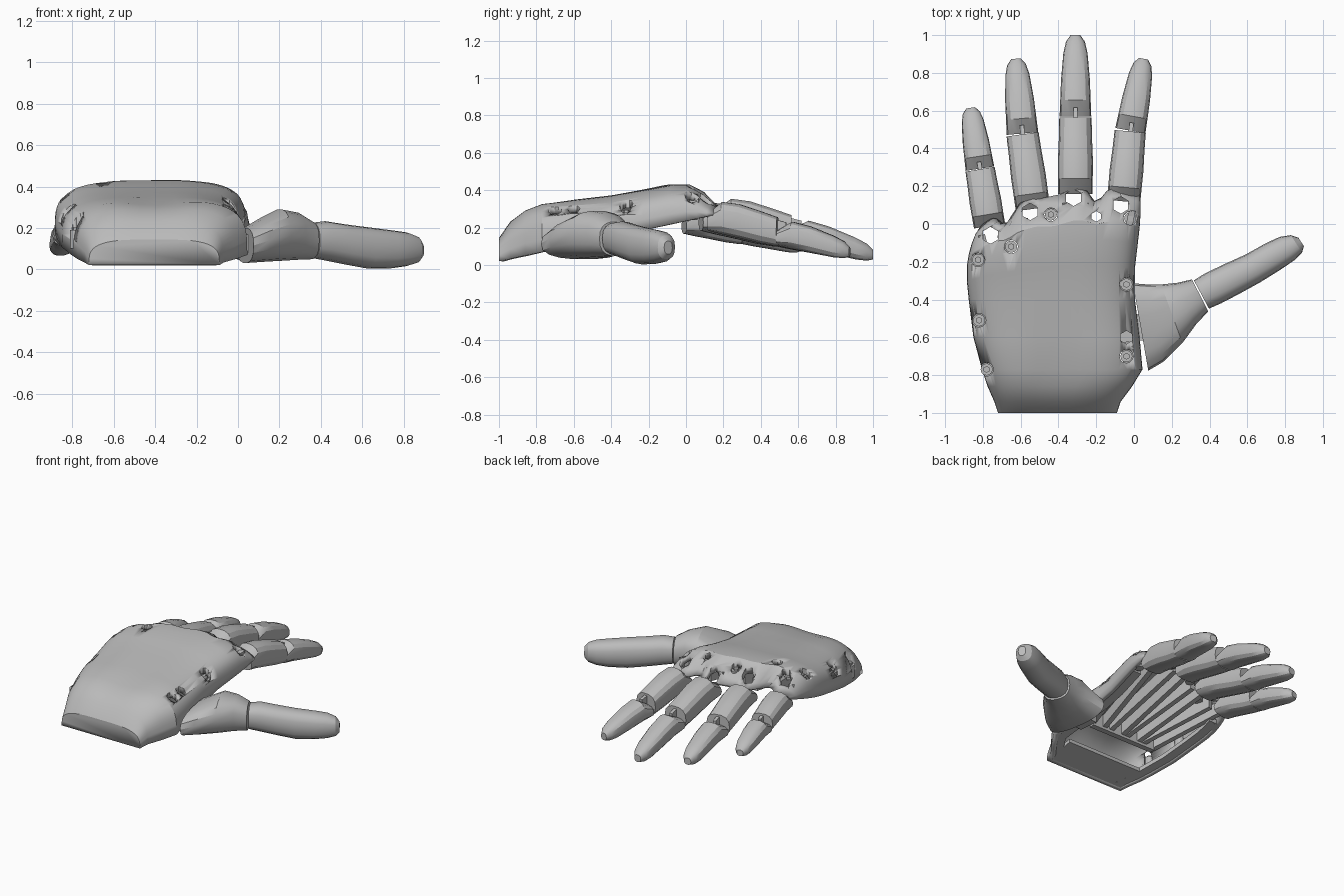
import bpy, bmesh, math
from mathutils import Vector

cube = bpy.data.objects.get("Cube")
if cube:
    bpy.data.objects.remove(cube, do_unlink=True)

grey = bpy.data.materials.new("matte grey")
grey.use_nodes = True
grey.diffuse_color = (0.5, 0.5, 0.5, 1)
grey.node_tree.nodes["Principled BSDF"].inputs["Base Color"].default_value = (0.5, 0.5, 0.5, 1)


def finish(name, bm, angle=28):
    bmesh.ops.recalc_face_normals(bm, faces=bm.faces)
    mesh = bpy.data.meshes.new(name)
    bm.to_mesh(mesh)
    bm.free()
    mesh.materials.append(grey)
    ob = bpy.data.objects.new(name, mesh)
    bpy.context.collection.objects.link(ob)
    bpy.ops.object.select_all(action="DESELECT")
    ob.select_set(True)
    bpy.context.view_layer.objects.active = ob
    bpy.ops.object.shade_smooth_by_angle(angle=math.radians(angle))
    return ob


def spow(v, e):
    return math.copysign(abs(v) ** e, v)


def skin(bm, rings, closed):
    n = len(rings[0])
    for r, s in zip(rings, rings[1:]):
        for i in range(n if closed else n - 1):
            j = (i + 1) % n
            bm.faces.new((r[i], r[j], s[j], s[i]))


def loft(name, sections):
    """Closed solid through matching rings of points."""
    bm = bmesh.new()
    rings = [[bm.verts.new(p) for p in ring] for ring in sections]
    skin(bm, rings, True)
    bm.faces.new(rings[0])
    bm.faces.new(rings[-1])
    return finish(name, bm)


def tube(name, stations, n=14):
    """Loft rounded sections: (centre, half width, half height, heading)."""
    sections = []
    for c, w, h, yaw in stations:
        side = Vector((math.sin(yaw), -math.cos(yaw), 0))
        turn = [math.tau * i / n for i in range(n)]
        sections.append([Vector(c) + side * w * spow(math.cos(a), .8)
                         + Vector((0, 0, h * spow(math.sin(a), .8))) for a in turn])
    return loft(name, sections)


def segment(name, a, b, w0, w1, h0, h1, tip=False):
    """One finger bone with a notched hinge end and an optional fingertip."""
    yaw = math.atan2(b.y - a.y, b.x - a.x)
    # position, width scale, height scale, vertical shift
    rows = [(0, .98, .5, -.42), (.2, 1, .96, 0), (.45, 1.03, 1.03, .06)]
    if tip:
        rows += [(.78, .97, 1, 0), (.92, .8, .85, -.03), (1, .42, .5, -.1)]
    else:
        rows += [(.75, 1, 1, 0), (1, 1, .92, -.03)]
    out = []
    for t, ws, hs, dz in rows:
        w, h = w0 + (w1 - w0) * t, h0 + (h1 - h0) * t
        c = a.lerp(b, t)
        c.z += dz * h
        out.append((c, w * ws, h * hs, yaw))
    return tube(name, out)


def bar(name, a, b, w, h):
    a, b = Vector(a), Vector(b)
    side = (b - a).cross(Vector((0, 0, 1))).normalized() * w / 2
    up = Vector((0, 0, h / 2))
    return loft(name, [[p + side + up, p - side + up, p - side - up, p + side - up]
                       for p in (a, b)])


def add_rod(bm, x, y, bottom, top, r, sides):
    made = bmesh.ops.create_cone(bm, cap_ends=True, segments=sides, radius1=r,
                                 radius2=r, depth=top - bottom)
    bmesh.ops.translate(bm, verts=made["verts"], vec=(x, y, (top + bottom) / 2))


def underside(y):
    return 0.02 + 0.215 * (y + 1)


def knuckle_line(x, y):
    """Sweep the front of the palm back at its sides and between the fingers."""
    f = max(0, (y + .4) / .6)
    webs = sum(math.exp(-((x - w) / .045) ** 2) for w in (-.2, -.435, -.675))
    return y - f * .2 * ((x + .25) / .55) ** 2 - f ** 4 * .08 * webs


# Palm shell: arches lofted from the wrist to the knuckles (y, left, right, top)
PALM = [(-1, -.72, -.09, .145), (-.94, -.74, -.07, .235), (-.86, -.775, -.01, .3),
        (-.77, -.805, .045, .335), (-.6, -.85, .03, .352), (-.4, -.875, .005, .372),
        (-.22, -.885, .005, .403), (-.08, -.885, .02, .43), (.02, -.875, .03, .432),
        (.1, -.86, .035, .39), (.16, -.84, .035, .335), (.2, -.81, .03, .3)]
bm = bmesh.new()
rings = []
N = 36
for y, xa, xb, top in PALM:
    ring = []
    for i in range(N + 1):
        a = math.pi * i / N
        x = (xa + xb) / 2 - (xb - xa) / 2 * spow(math.cos(a), .62)
        yy = knuckle_line(x, y)
        base = underside(yy)
        crown = top - .25 * (underside(y) - base)
        # Shallow valley across the heel of the hand
        crown -= .025 * math.exp(-((x + .4) / .16) ** 2 - ((y + .77) / .13) ** 2)
        ring.append(bm.verts.new((x, yy, base + (crown - base) * math.sin(a) ** .55)))
    rings.append(ring)
skin(bm, rings, False)
bm.faces.new(rings[0])
palm = finish("palm_shell", bm)
shell = palm.modifiers.new("thickness", "SOLIDIFY")
shell.thickness = .035
shell.offset = -1

# Flat rims along both lower edges of the shell
for name, edge, inward in (("right_rim", 1, 1), ("left_rim", 2, -1)):
    sections = []
    for station in PALM[:-3]:
        x, width = station[edge] + .01 * inward, .09 * inward
        y = knuckle_line(x, station[0]) + .004
        z = underside(y)
        sections.append([(x, y, z), (x + width, y, z), (x + width, y, z + .03), (x, y, z + .03)])
    loft(name, sections)

# Hexagonal knuckle holes, plus recessed screw sockets round the palm
HOLES = [(-.07, .1, .045), (-.32, .14, .045), (-.55, .065, .045), (-.76, -.06, .045),
         (-.2, .04, .028), (-.04, -.6, .035)]
SCREWS = [(-.44, .05, .38), (-.02, .03, .34), (-.65, -.12, .39), (-.825, -.19, .3),
          (-.82, -.51, .26), (-.78, -.77, .2), (-.04, -.32, .29), (-.04, -.7, .24)]
bm = bmesh.new()
for x, y, r in HOLES:
    add_rod(bm, x, y, .05, .65, r, 6)
for x, y, z in SCREWS:
    add_rod(bm, x, y, z - .05, z + .3, .036, 12)
cutter = finish("hole_cutter", bm)
cutter.hide_render = True
cutter.display_type = "WIRE"
cut = palm.modifiers.new("holes", "BOOLEAN")
cut.operation = "DIFFERENCE"
cut.object = cutter
for i, (x, y, z) in enumerate(SCREWS):
    bm = bmesh.new()
    add_rod(bm, x, y, z - .1, z - .01, .032, 12)
    add_rod(bm, x, y, z - .05, z + .005, .018, 6)
    finish(f"screw_{i}", bm)

# Fingers: base, middle joint, tip, half width, half height
FINGERS = {
    "index": ((-.055, .12, .268), (-.02, .49, .18), (.05, .875, .075), .09, .093),
    "middle": ((-.31, .16, .285), (-.31, .565, .19), (-.31, 1, .06), .093, .095),
    "ring": ((-.535, .08, .265), (-.59, .475, .175), (-.625, .875, .075), .093, .09),
    "little": ((-.765, -.01, .24), (-.815, .29, .18), (-.865, .615, .1), .085, .08),
}
for name, (base, joint, tip, w, h) in FINGERS.items():
    base, joint, tip = Vector(base), Vector(joint), Vector(tip)
    segment(f"{name}_proximal", base, joint, w, w * .92, h, h * .92)
    segment(f"{name}_distal", joint + (tip - joint) * .01, tip, w * .92, w * .65, h * .9, h * .55, True)
    # Hinge tongue standing in the joint notch
    ahead = (joint - base).normalized()
    bar(f"{name}_hinge", joint - ahead * .05, joint + (tip - joint) * .12, .022, h * 1.3)
    # Paired tendon channels fanning back inside the palm
    heel = Vector((-.4 + (base.x + .4) * .6, -.6, .185))
    end = base - ahead * .05
    end.z = underside(end.y) + .055
    for side, s in (("right", -.05), ("left", .05)):
        off = Vector((s, 0, 0))
        bar(f"{name}_channel_{side}", heel + off, end + off, .036, .09)
    bar(f"{name}_channel_roof", heel + Vector((0, 0, .05)), heel.lerp(end, .8) + Vector((0, 0, .04)), .1, .02)

# Wrist floor and the cross rib where the channels start
bar("wrist_floor", (-.4, -.985, .036), (-.4, -.78, .08), .6, .025)
bar("channel_rib", (-.66, -.6, .19), (-.14, -.6, .19), .04, .13)

# Thumb: flared root beside the palm, then one long end bone
rad = math.radians
tube("thumb_root", [
    ((.035, -.545, .115), .235, .085, rad(10)),
    ((.11, -.525, .14), .21, .105, rad(12)),
    ((.2, -.475, .165), .165, .125, rad(20)),
    ((.28, -.42, .16), .12, .115, rad(25)),
    ((.35, -.378, .14), .095, .092, rad(27))], 18)
tube("thumb_end", [
    ((.357, -.373, .14), .085, .085, rad(28)),
    ((.42, -.34, .138), .09, .095, rad(28)),
    ((.52, -.29, .12), .088, .097, rad(28)),
    ((.63, -.235, .103), .083, .1, rad(28)),
    ((.74, -.17, .097), .08, .092, rad(30)),
    ((.81, -.13, .097), .073, .082, rad(32)),
    ((.86, -.105, .095), .055, .064, rad(33)),
    ((.885, -.095, .093), .026, .035, rad(33))], 16)
bar("thumb_mount", (-.08, -.56, .13), (.09, -.54, .12), .14, .09)
